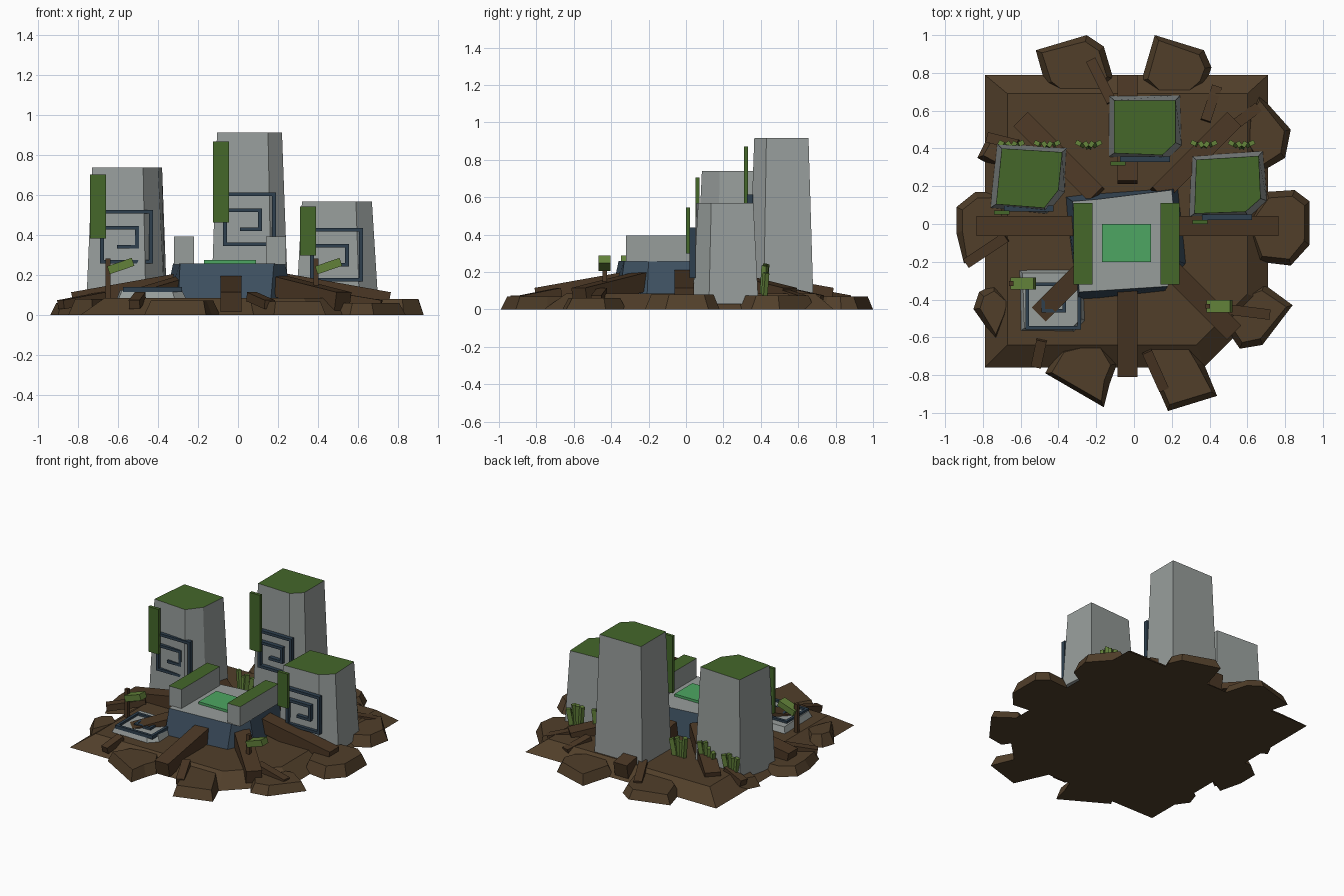
import bpy, math, random
from mathutils import Vector, Matrix

if "Cube" in bpy.data.objects:
    bpy.data.objects.remove(bpy.data.objects["Cube"])

random.seed(4)


def mat(name, r, g, b):
    m = bpy.data.materials.new(name)
    m.diffuse_color = tuple((c / 255) ** 2.2 for c in (r, g, b)) + (1,)
    m.use_nodes = True
    m.node_tree.nodes["Principled BSDF"].inputs["Base Color"].default_value = m.diffuse_color
    return m


SOIL = mat("soil", 82, 65, 46)
WOOD = mat("root_wood", 76, 58, 41)
STONE = mat("stone", 150, 156, 154)
SLATE = mat("slate", 66, 84, 100)
INLAY = mat("inlay", 50, 66, 80)
MOSS = mat("moss", 70, 103, 46)
LEAF = mat("leaf", 98, 128, 60)
GEM = mat("bright_green", 78, 165, 98)


def make(name, verts, faces, mats):
    me = bpy.data.meshes.new(name)
    me.from_pydata(verts, [], faces)
    for m in mats:
        me.materials.append(m)
    ob = bpy.data.objects.new(name, me)
    bpy.context.collection.objects.link(ob)
    return ob


def prism(name, low, z0, high, z1, side, top=None):
    """Loft between two outlines (counter-clockwise); the cap may differ in colour."""
    n = len(low)
    verts = [(x, y, z0) for x, y in low] + [(x, y, z1) for x, y in high]
    faces = [(i, (i + 1) % n, n + (i + 1) % n, n + i) for i in range(n)]
    faces += [tuple(range(n - 1, -1, -1)), tuple(range(n, 2 * n))]
    ob = make(name, verts, faces, [side] + ([top] if top else []))
    if top:
        ob.data.polygons[n + 1].material_index = 1
    return ob


def scaled(pts, d):
    """Push an outline outwards from its middle by about d."""
    c = sum((Vector(p) for p in pts), Vector((0, 0))) / len(pts)
    return [tuple(Vector(p) + (Vector(p) - c).normalized() * d) for p in pts]


def rect(x0, x1, y0, y1):
    return [(x0, y0), (x1, y0), (x1, y1), (x0, y1)]


def slab_box(name, x0, x1, y0, y1, z0, z1, m, top=None):
    r = rect(x0, x1, y0, y1)
    return prism(name, r, z0, r, z1, m, top)


def beam(name, a, b, w, t, m):
    """Box whose top centre line runs from a to b."""
    a, b = Vector(a), Vector(b)
    d = (b - a).normalized()
    s = d.cross(Vector((0, 0, 1)))
    s = (s if s.length > 0.01 else Vector((1, 0, 0))).normalized() * w / 2
    u = s.normalized().cross(d) * t
    v = [p + o + q for p in (a, b) for o, q in ((-s, -u), (s, -u), (s, u * 0), (-s, u * 0))]
    f = [(0, 1, 2, 3), (7, 6, 5, 4), (0, 4, 5, 1), (1, 5, 6, 2), (2, 6, 7, 3), (3, 7, 4, 0)]
    return make(name, v, f, [m])


def ribbon(name, pts, w, normal, depth):
    """Square strip along axis-aligned segments, lying on a plane."""
    verts, faces = [], []
    n = Vector(normal)
    for a, b in zip(pts, pts[1:]):
        a, b = Vector(a), Vector(b)
        d = (b - a).normalized() * w / 2
        s = n.cross(d)
        k = len(verts)
        for h in (-n * depth / 2, n * depth / 2):
            verts += [a - d - s + h, b + d - s + h, b + d + s + h, a - d + s + h]
        faces += [tuple(k + i for i in f) for f in ((3, 2, 1, 0), (4, 5, 6, 7), (0, 1, 5, 4),
                                                    (1, 2, 6, 5), (2, 3, 7, 6), (3, 0, 4, 7))]
    return make(name, verts, faces, [INLAY])


# Ground plate with one clipped corner
prism("ground",
      [(-.79, -.76), (.37, -.76), (.71, -.42), (.71, .79), (-.79, .79)], 0,
      [(-.67, -.64), (.33, -.64), (.60, -.37), (.60, .69), (-.67, .69)], .085, SOIL)

# Broken slabs around the rim
rim = [
    [(-.16, .94), (-.25, 1.0), (-.52, .92), (-.47, .74), (-.25, .58), (-.11, .77)],
    [(.37, .92), (.11, 1.0), (.04, .76), (.2, .6), (.38, .74), (.41, .83)],
    [(.83, .5), (.66, .69), (.60, .6), (.58, .4), (.68, .28), (.80, .35)],
    [(.93, .12), (.85, .18), (.70, .17), (.58, 0), (.66, -.2), (.83, -.22), (.93, -.11)],
    [(.84, -.43), (.69, -.32), (.55, -.36), (.45, -.5), (.56, -.66), (.68, -.64)],
    [(.44, -.91), (.37, -.74), (.28, -.6), (.12, -.57), (.04, -.67), (.18, -.99)],
    [(-.16, -.97), (-.13, -.85), (-.09, -.74), (-.18, -.6), (-.40, -.66), (-.47, -.79)],
    [(-.73, -.62), (-.66, -.5), (-.64, -.4), (-.74, -.32), (-.82, -.36), (-.85, -.45)],
    [(-.9, -.21), (-.68, -.08), (-.58, .05), (-.70, .17), (-.84, .17), (-.94, .09), (-.94, -.05)],
    [(-.83, .35), (-.68, .27), (-.6, .4), (-.66, .5), (-.76, .49)],
]
for i, p in enumerate(rim):
    prism(f"rim_slab_{i}", p, 0, scaled(p, -.035), .062 + .006 * (i % 4), SOIL)

# Eight big roots leaning on the pedestal
cx, cy = -.035, -.01
for i in range(8):
    a = i * math.pi / 4
    r = .71 if i == 5 else .8
    c, s = math.cos(a), math.sin(a)
    beam(f"root_{i}", (cx + .24 * c, cy + .24 * s, .215),
         (cx + r * c, cy + r * s, .115), .105, .1, WOOD)

# Small roots lying across the rim
for i, (x0, y0, x1, y1) in enumerate([
        (-.12, .65, -.23, .87), (.07, -.68, .16, -.88), (.48, -.45, .72, -.48),
        (-.49, -.62, -.52, -.76), (-.68, -.07, -.89, -.21), (.38, .55, .44, .73),
        (-.62, .42, -.78, .46), (.5, .5, .66, .62)]):
    beam(f"small_root_{i}", (x0, y0, .115), (x1, y1, .075), .055, .045, WOOD)

# Central pedestal, deck, side benches and bright plate
prism("pedestal",
      [(-.30, -.41), (.16, -.36), (.285, -.21), (.24, .20), (-.25, .165), (-.37, .15)], .03,
      [(-.29, -.36), (.18, -.33), (.235, -.2), (.20, .18), (-.2, .13), (-.325, .12)], .26, SLATE, STONE)
for name, x in (("left_bench", -.32), ("right_bench", .14)):
    slab_box(name, x, x + .10, -.32, .11, .255, .395, STONE, MOSS)
slab_box("bright_plate", -.17, .09, -.2, 0, .255, .277, GEM)

# Towers: top outline, height, vine (x, y, z0, z1), carving (left x, y, bottom z)
towers = {
    "back": ([(-.105, .375), (.15, .365), (.22, .43), (.22, .655), (-.105, .655)], .915,
             (-.125, .31, .465, .87), (-.065, .342, .355)),
    "left": ([(-.73, .105), (-.475, .085), (-.40, .18), (-.38, .38), (-.70, .40)], .74,
             (-.74, .05, .385, .705), (-.68, .082, .268)),
    "right": ([(.32, .055), (.59, .065), (.67, .135), (.66, .36), (.33, .34)], .57,
              (.31, 0, .30, .545), (.37, .035, .178)),
}
# Square spiral: fractions across and up
SPIRAL = [(0, .25), (.245, .25), (.245, 0), (0, 0), (0, .17), (.175, .17), (.175, .075), (.085, .075)]
for name, (top, h, vine, carve) in towers.items():
    prism(f"{name}_tower", scaled(top, .036), .03, top, h, STONE, MOSS)
    vx, vy, v0, v1 = vine
    slab_box(f"{name}_vine", vx, vx + .08, vy, vy + .022, v0, v1, MOSS)
    ribbon(f"{name}_carving", [(carve[0] + u, carve[1], carve[2] + v) for u, v in SPIRAL],
           .019, (0, 1, 0), .03)

# Fallen carved stone
fallen = [(-.58, -.55), (-.33, -.55), (-.28, -.50), (-.29, -.26), (-.59, -.26)]
prism("fallen_stone", scaled(fallen, .035), .06, fallen, .125, STONE)
ribbon("fallen_carving", [(x, y, .128) for x, y in (
    (-.29, -.32), (-.29, -.55), (-.565, -.55), (-.565, -.32), (-.37, -.32), (-.37, -.46),
    (-.48, -.46), (-.48, -.40))], .019, (0, 0, 1), .024)

# Saplings: post with one tilted leaf
for side, x, y in (("left", -.65, -.315), ("right", .39, -.435)):
    slab_box(f"{side}_sapling_post", x - .0125, x + .0125, y - .0125, y + .0125, .07, .285, WOOD)
    beam(f"{side}_sapling_leaf", (x - .005, y, .245), (x + .118, y, .287), .065, .042, LEAF)

# Grass tufts behind the towers
for t, x in enumerate((-.65, -.46, -.24, .37, .57)):
    for k in range(4):
        bx = x + (k - 1.5) * .032
        hgt = random.uniform(.10, .165)
        beam(f"grass_{t}_{k}", (bx, .425, .07), (bx + (k - 1.5) * .013, .435, .08 + hgt), .024, -.03, LEAF)

# Make every shell face outwards
import bmesh
for ob in bpy.data.objects:
    bm = bmesh.new()
    bm.from_mesh(ob.data)
    bmesh.ops.recalc_face_normals(bm, faces=bm.faces)
    bm.to_mesh(ob.data)
    bm.free()
